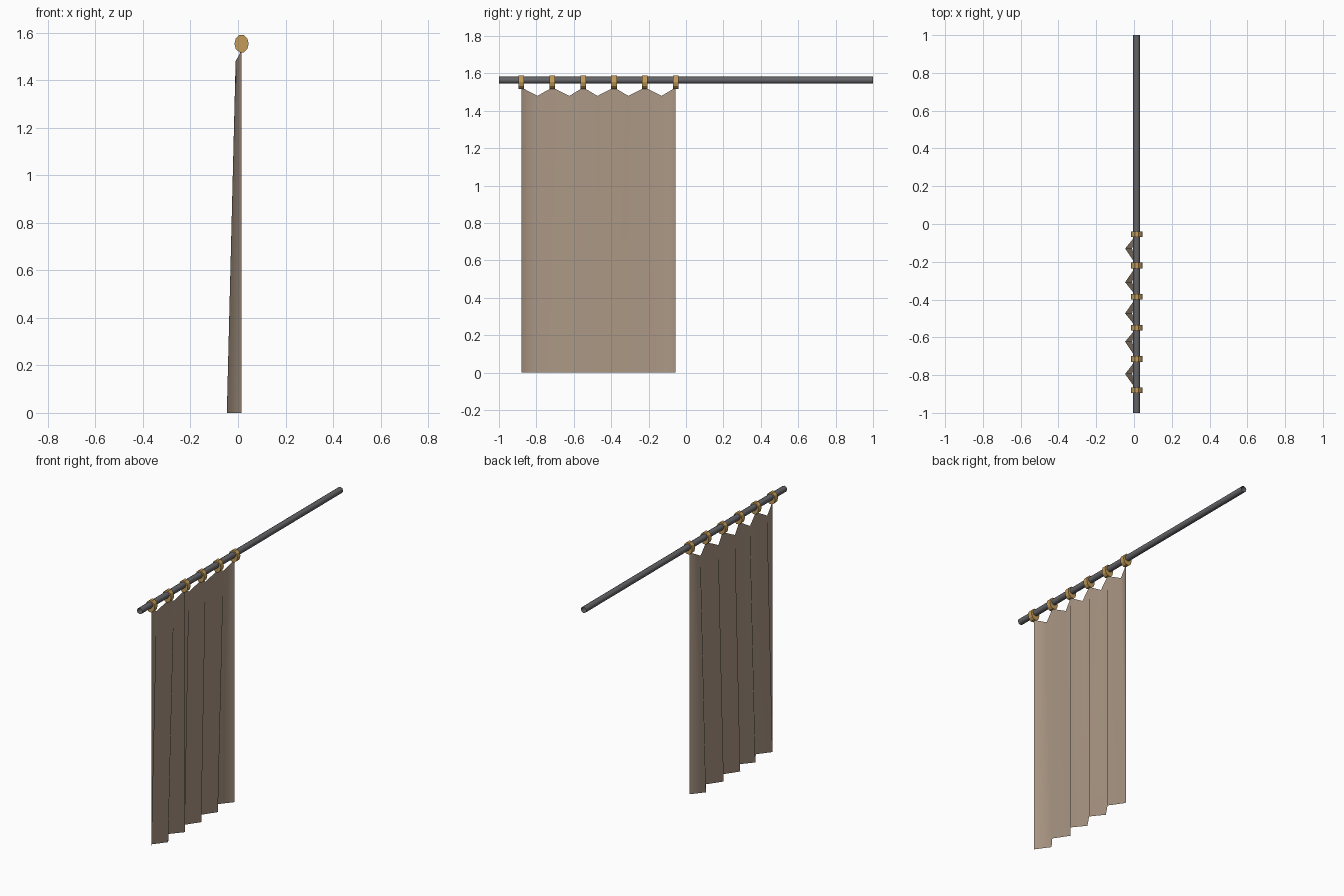
import bpy, bmesh, math

if "Cube" in bpy.data.objects:
    bpy.data.objects.remove(bpy.data.objects["Cube"])

ROD_X, ROD_Z = 0.014, 1.564
RING_Y = [-0.88 + 0.165 * i for i in range(6)]
FOLD_Y = [-0.794, -0.623, -0.473, -0.308, -0.13]


def material(name, color):
    m = bpy.data.materials.new(name)
    m.diffuse_color = (*color, 1)
    m.use_nodes = True
    m.node_tree.nodes["Principled BSDF"].inputs["Base Color"].default_value = m.diffuse_color
    return m


def add_object(name, bm, mat):
    mesh = bpy.data.meshes.new(name)
    bm.to_mesh(mesh)
    bm.free()
    mesh.materials.append(mat)
    ob = bpy.data.objects.new(name, mesh)
    bpy.context.collection.objects.link(ob)
    return ob


def tube(name, center, rx, rz, length, sides, capped, mat, smooth=False):
    """Elliptical cylinder running along y."""
    bm = bmesh.new()
    loops = []
    for s in (-1, 1):
        loops.append([bm.verts.new((center[0] + rx * math.cos(2 * math.pi * i / sides),
                                    center[1] + s * length / 2,
                                    center[2] + rz * math.sin(2 * math.pi * i / sides)))
                      for i in range(sides)])
    a, b = loops
    for i in range(sides):
        j = (i + 1) % sides
        f = bm.faces.new((a[i], b[i], b[j], a[j]))
        f.smooth = smooth
    if capped:
        bm.faces.new(a)
        bm.faces.new(b[::-1])
    return add_object(name, bm, mat)


steel = material("dark_metal", (0.13, 0.13, 0.14))
brass = material("brass", (0.55, 0.33, 0.10))
cloth = material("cloth", (0.42, 0.32, 0.24))

# open-ended rod
tube("curtain_rod", (ROD_X, 0, ROD_Z), 0.019, 0.019, 2.0, 8, False, steel, True)

# rings
for n, y in enumerate(RING_Y):
    tube(f"curtain_ring_{n + 1}", (0.015, y, 1.554), 0.030, 0.038, 0.03, 10, True, brass)

# pleated curtain: zigzag sheet, pleats deepen towards the hem
columns = [(y, 0.014, 0.014, 1.525) for y in RING_Y] + [(y, -0.010, -0.047, 1.48) for y in FOLD_Y]
columns.sort()
bm = bmesh.new()
pairs = [(bm.verts.new((xb, y, 0)), bm.verts.new((xt, y, zt))) for y, xt, xb, zt in columns]
for (b0, t0), (b1, t1) in zip(pairs, pairs[1:]):
    bm.faces.new((b0, b1, t1, t0)).smooth = True
add_object("curtain", bm, cloth)
